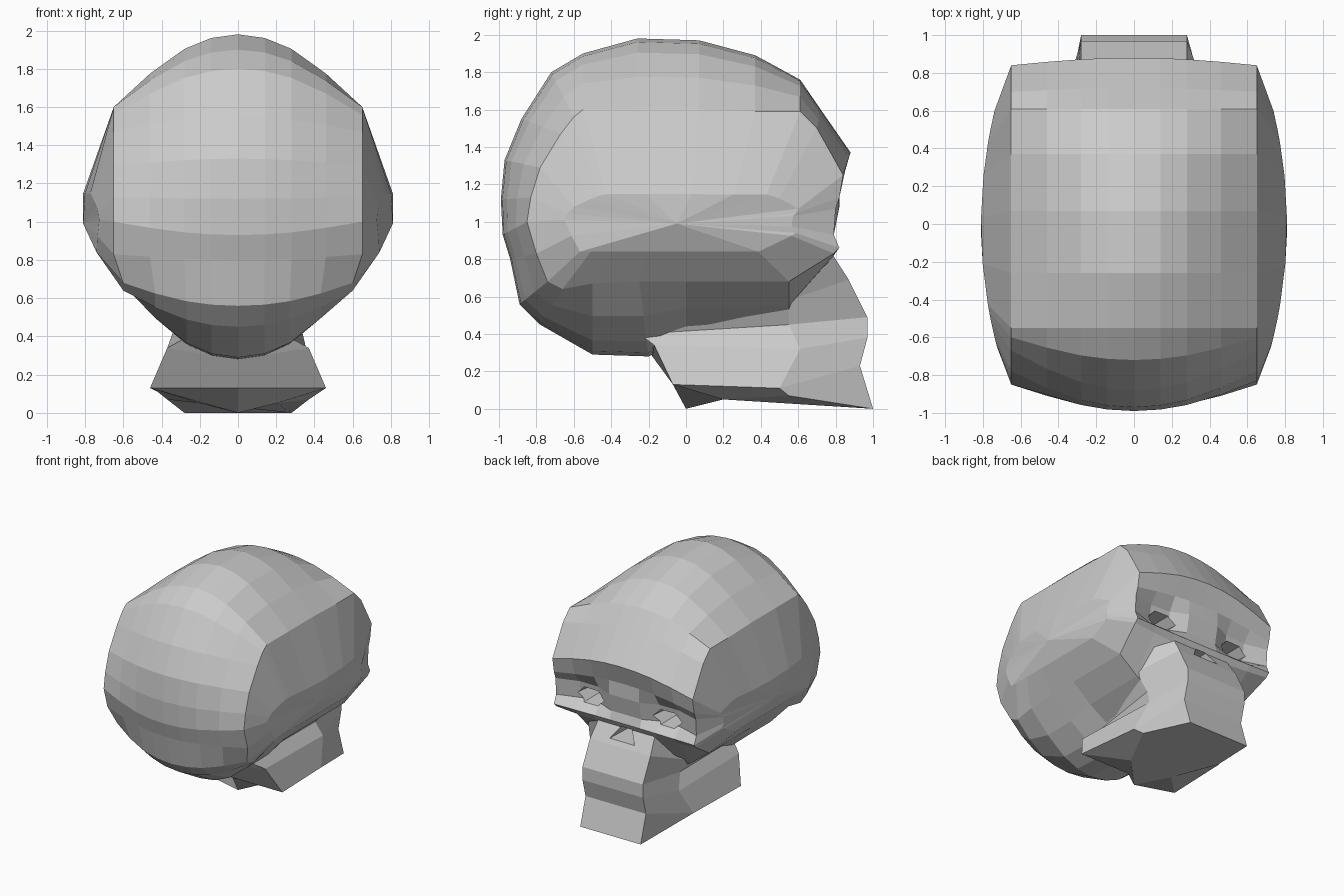
import bpy, bmesh, math

if "Cube" in bpy.data.objects:
    bpy.data.objects.remove(bpy.data.objects["Cube"])


def make_object(name, bm):
    bmesh.ops.remove_doubles(bm, verts=bm.verts, dist=0.0005)
    bmesh.ops.recalc_face_normals(bm, faces=bm.faces)
    mesh = bpy.data.meshes.new(name)
    bm.to_mesh(mesh)
    bm.free()
    ob = bpy.data.objects.new(name, mesh)
    bpy.context.collection.objects.link(ob)
    return ob


def loft(bm, rings):
    loops = [[bm.verts.new(p) for p in r] for r in rings]
    for a, b in zip(loops, loops[1:]):
        n = len(a)
        for i in range(n):
            bm.faces.new((a[i], a[(i + 1) % n], b[(i + 1) % n], b[i]))
    return loops


# Cranium: outlines (y, z) on the centre line and along the side edge
middle = [(.55, .40), (0, .38), (-.2, .28), (-.5, .29), (-.78, .45), (-.89, .56),
          (-.94, .8), (-.98, .93), (-.99, 1.12), (-.97, 1.33), (-.88, 1.55), (-.72, 1.8),
          (-.55, 1.9), (-.26, 1.98), (.07, 1.97), (.37, 1.89), (.61, 1.76), (.72, 1.6),
          (.88, 1.37), (.82, 1.2), (.82, 1.08), (.79, .93), (.81, .86), (.78, .80)]
side = [(.55, .68), (0, .68), (-.25, .68), (-.5, .67), (-.66, .64), (-.74, .68),
        (-.80, .83), (-.85, 1.0), (-.83, 1.13), (-.78, 1.29), (-.67, 1.47), (-.6, 1.56),
        (-.55, 1.6), (-.26, 1.6), (.07, 1.6), (.37, 1.59), (.61, 1.59), (.7, 1.5),
        (.84, 1.25), (.82, 1.13), (.80, 1.07), (.79, .93), (.82, .86), (.79, .83)]


def outline(x, w):
    ring = []
    for i, ((y0, z0), (y1, z1)) in enumerate(zip(middle, side)):
        px = x - .05 * w if z1 < .7 else x
        y = y0 + (y1 - y0) * w
        if i in (20, 21) and .2 < x < .5:      # sunken band around the eyes
            y -= .06
        ring.append((px, y, z0 + (z1 - z0) * w))
    return ring


def temple():
    ring = []
    for y, z in side:
        ty = .74 * y - .02
        tz = 1.02 + (z - 1.02) * (.22 if z > 1.02 else .5)
        ring.append((.81 - .2 * ty * ty, ty, tz) if z > .75 else (.74, ty, .84))
    return ring


half = [outline(x, w) for x, w in ((.14, .05), (.28, .2), (.46, .54), (.65, 1))]
half.append(temple())
mirrored = [[(-x, y, z) for x, y, z in r] for r in reversed(half)]
bm = bmesh.new()
loops = loft(bm, mirrored + [outline(0, 0)] + half)
for loop, s in ((loops[0], -1), (loops[-1], 1)):
    hub = bm.verts.new((s * .81, -.05, .99))
    for i in range(len(loop)):
        bm.faces.new((loop[i], loop[(i + 1) % len(loop)], hub))
cranium = make_object("cranium", bm)

# Jaw: rings of half outlines, back centre -> back side -> cheek -> front corner
levels = [[(0, .1, .6), (.3, .2, .66), (.5, .6, .78), (.26, .78, .83)],
          [(0, -.1, .45), (.22, -.4, .45), (.44, .55, .58), (.28, .87, .69)],
          [(0, -.18, .40), (.26, -.25, .40), (.33, .55, .45), (.28, .97, .49)],
          [(0, -.18, .28), (.37, -.17, .34), (.36, .61, .32), (.28, .97, .38)],
          [(0, -.07, .13), (.46, -.07, .13), (.42, .5, .11), (.28, .93, .23)],
          [(0, 0, 0), (.2, .2, .05), (.37, .55, .07), (.28, 1, 0)]]
bm = bmesh.new()
rings = [h + [(-x, y, z) for x, y, z in reversed(h[1:])] for h in levels]
loops = loft(bm, rings)
bm.faces.new(loops[0])
bm.faces.new(loops[-1])
jaw = make_object("jaw", bm)


# Eye sockets and nose opening
def carve(target, points, y0, y1):
    bm = bmesh.new()
    cx = sum(p[0] for p in points) / len(points)
    cz = sum(p[1] for p in points) / len(points)
    loops = loft(bm, [[(x, y1, z) for x, z in points],
                      [(cx + (x - cx) * .7, y0, cz + (z - cz) * .7) for x, z in points]])
    for loop in loops:
        bm.faces.new(loop)
    cutter = make_object("cutter", bm)
    mod = target.modifiers.new("opening", 'BOOLEAN')
    mod.operation = 'DIFFERENCE'
    mod.solver = 'EXACT'
    mod.object = cutter
    bpy.context.view_layer.objects.active = target
    bpy.ops.object.modifier_apply(modifier=mod.name)
    bpy.data.objects.remove(cutter)


for s in (-1, 1):
    eye = [(s * .355 + .15 * math.cos(a * math.pi / 3), .975 + .085 * math.sin(a * math.pi / 3))
           for a in range(6)]
    carve(cranium, eye, .55, .95)
nose = [(-.13, .72), (.13, .72), (.06, .83), (-.06, .83)]
for part in (cranium, jaw):
    carve(part, nose, .62, 1.0)
